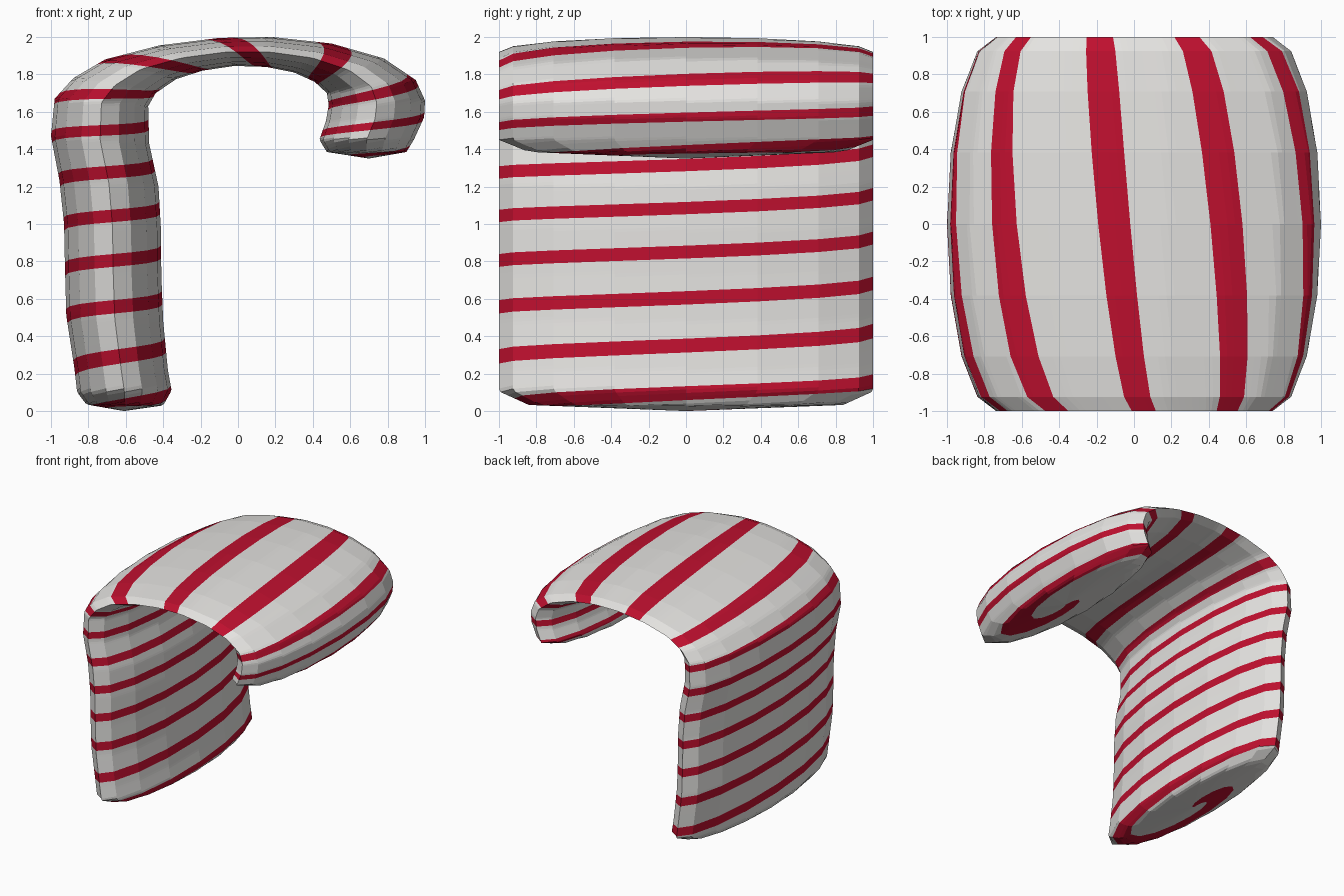
import bpy, bmesh, math
from mathutils import Vector

if "Cube" in bpy.data.objects:
    bpy.data.objects.remove(bpy.data.objects["Cube"])

SIDES, ROWS = 16, 14          # sides of the section, helical rows per stripe turn
# path stations: turn value, outer x, outer z, inner x, inner z, section width
STATIONS = [
    (-0.4, -0.61, 0.0, -0.61, 0.0, 0.0),
    (0.25, -0.81, 0.035, -0.40, 0.03, 0.84),
    (0.55, -0.86, 0.10, -0.355, 0.11, 1),
    (1, -0.875, 0.23, -0.375, 0.22, 1),
    (2, -0.918, 0.51, -0.40, 0.48, 1),
    (3, -0.925, 0.76, -0.41, 0.73, 1),
    (4, -0.93, 1.0, -0.412, 0.97, 1),
    (5, -0.955, 1.235, -0.425, 1.20, 1),
    (6, -1.0, 1.47, -0.475, 1.43, 1),
    (7, -0.98, 1.67, -0.48, 1.63, 1),
    (7.5, -0.88, 1.78, -0.44, 1.70, 1),
    (8, -0.71, 1.88, -0.33, 1.775, 1),
    (8.5, -0.42, 1.955, -0.19, 1.82, 1),
    (9, -0.10, 1.995, -0.02, 1.845, 1),
    (9.5, 0.18, 2.0, 0.15, 1.84, 1),
    (10, 0.50, 1.965, 0.30, 1.81, 1),
    (10.5, 0.78, 1.885, 0.41, 1.76, 1),
    (11, 0.95, 1.77, 0.475, 1.70, 1),
    (11.5, 1.0, 1.66, 0.485, 1.635, 1),
    (12, 0.995, 1.57, 0.47, 1.55, 1),
    (12.75, 0.94, 1.45, 0.435, 1.45, 1),
    (13, 0.90, 1.385, 0.475, 1.385, 0.84),
    (13.6, 0.70, 1.35, 0.70, 1.35, 0.0),
]


def material(name, rgb):
    m = bpy.data.materials.new(name)
    m.diffuse_color = (*rgb, 1)
    m.use_nodes = True
    m.node_tree.nodes["Principled BSDF"].inputs["Base Color"].default_value = m.diffuse_color
    return m


def surface(u, angle):
    """Point on the cane at turn value u and section angle (0 = outer side)."""
    u = min(max(u, STATIONS[0][0]), STATIONS[-1][0])
    for a, b in zip(STATIONS, STATIONS[1:]):
        if u <= b[0]:
            break
    t = (u - a[0]) / (b[0] - a[0])
    ox, oz, ix, iz, w = [p + (q - p) * t for p, q in zip(a[1:], b[1:])]
    k = (1 - math.cos(angle)) / 2
    return Vector((ox + (ix - ox) * k, -w * math.sin(angle), oz + (iz - oz) * k))


# cane skin: the rows run along the stripe helix, so stripe edges are clean cuts
bm = bmesh.new()
first, last = -22, 198
grid = {}
for i in range(first, last + ROWS + 1):
    for j in range(SIDES):
        turn = j / SIDES
        grid[i, j] = bm.verts.new(surface((i - 2) / ROWS + turn, turn * 2 * math.pi))

for i in range(first, last):
    for j in range(SIDES):
        # after one full turn a row continues as the row one pitch higher
        nj, shift = (j + 1, 0) if j + 1 < SIDES else (0, ROWS)
        f = bm.faces.new((grid[i, j], grid[i, nj] if not shift else grid[i + shift, 0],
                          grid[i + 1 + shift, nj], grid[i + 1, j]))
        f.material_index = 1 if i % ROWS < 4 else 0

# close the tips where the clamped rows meet
bmesh.ops.remove_doubles(bm, verts=bm.verts[:], dist=0.0005)
bmesh.ops.dissolve_degenerate(bm, edges=bm.edges[:], dist=0.0005)
bmesh.ops.delete(bm, geom=[v for v in bm.verts if not v.link_faces], context='VERTS')
bmesh.ops.recalc_face_normals(bm, faces=bm.faces[:])

mesh = bpy.data.meshes.new("striped_cane")
bm.to_mesh(mesh)
bm.free()
mesh.materials.append(material("sugar white", (0.78, 0.77, 0.75)))
mesh.materials.append(material("stripe red", (0.52, 0.005, 0.028)))
cane = bpy.data.objects.new("striped_cane", mesh)
bpy.context.collection.objects.link(cane)
